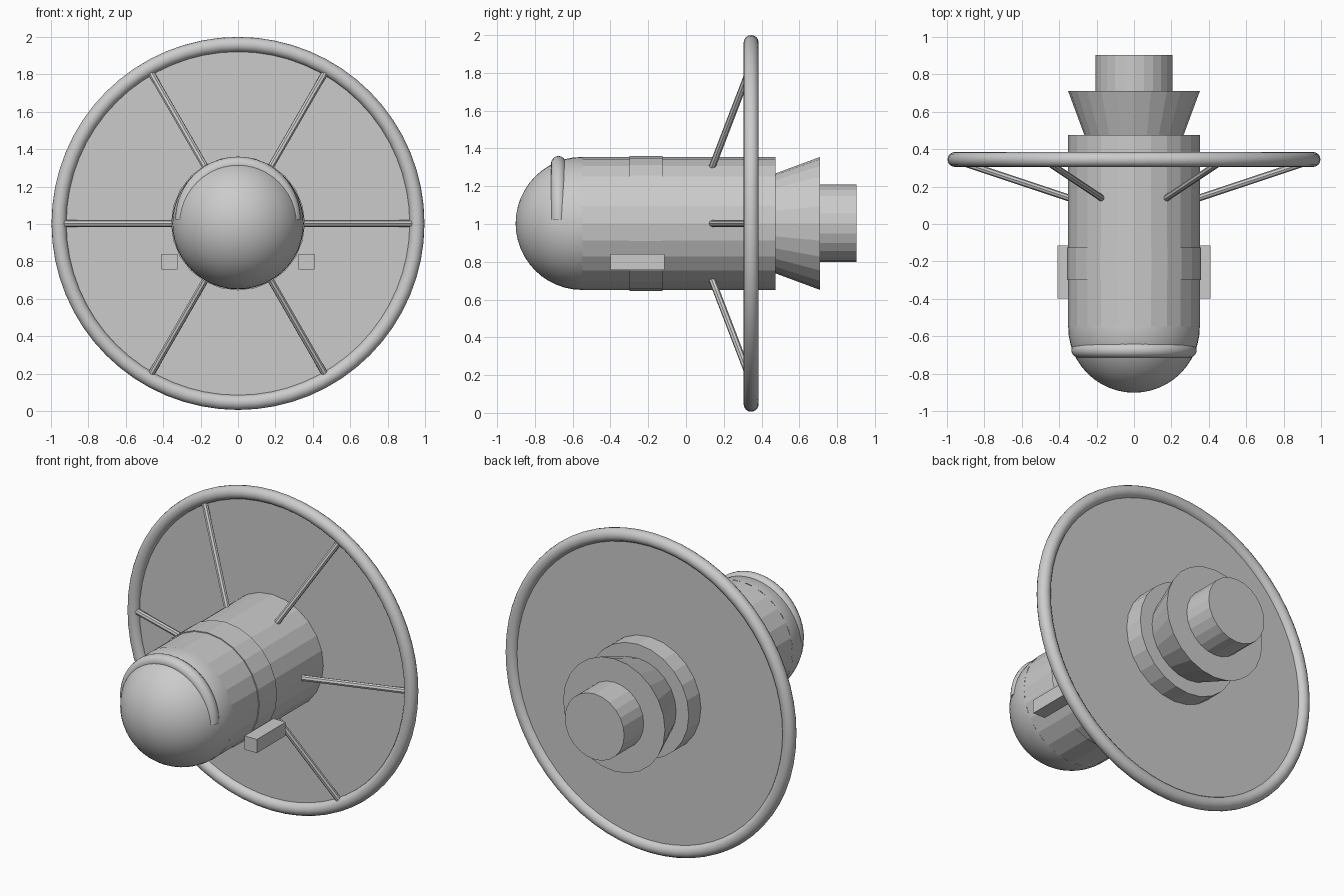
import bpy, bmesh, math
from mathutils import Vector, Matrix

if "Cube" in bpy.data.objects:
    bpy.data.objects.remove(bpy.data.objects["Cube"])

CZ = 1.003          # height of the main axis
TURN = Matrix.Rotation(math.radians(-90), 4, 'X')   # local z -> world +y


def make(name, bm, angle=None):
    bmesh.ops.recalc_face_normals(bm, faces=bm.faces)
    me = bpy.data.meshes.new(name)
    bm.to_mesh(me)
    bm.free()
    ob = bpy.data.objects.new(name, me)
    bpy.context.collection.objects.link(ob)
    if angle:
        bpy.ops.object.select_all(action='DESELECT')
        bpy.context.view_layer.objects.active = ob
        ob.select_set(True)
        bpy.ops.object.shade_smooth_by_angle(angle=math.radians(angle))
    return ob


def drum(name, y0, y1, r0, r1, segs=24):
    """Capped cylinder or cone along the y axis."""
    bm = bmesh.new()
    m = Matrix.Translation((0, (y0 + y1) / 2, CZ)) @ TURN
    bmesh.ops.create_cone(bm, cap_ends=True, segments=segs, radius1=r0,
                          radius2=r1, depth=y1 - y0, matrix=m)
    return make(name, bm)


def torus(name, y, z, major, minor, segs, sides, sweep=2 * math.pi):
    """Torus (or capped arc) around the y axis."""
    bm = bmesh.new()
    closed = sweep > 6.28
    rings = []
    for i in range(segs if closed else segs + 1):
        a = sweep * i / segs
        ring = []
        for j in range(sides):
            b = 2 * math.pi * j / sides
            r = major + minor * math.cos(b)
            ring.append(bm.verts.new((r * math.cos(a), y + minor * math.sin(b),
                                      z + r * math.sin(a))))
        rings.append(ring)
    pairs = list(zip(rings, rings[1:])) + ([(rings[-1], rings[0])] if closed else [])
    for p, q in pairs:
        for j in range(sides):
            k = (j + 1) % sides
            bm.faces.new((p[j], p[k], q[k], q[j]))
    if not closed:
        bm.faces.new(rings[0])
        bm.faces.new(rings[-1])
    return make(name, bm, 50)


# Main body, collar band and rear nozzle
drum("body", -0.55, 0.475, 0.352, 0.352)
drum("collar_band", -0.30, -0.125, 0.358, 0.358)
drum("nozzle_cone", 0.475, 0.71, 0.265, 0.352)
drum("rear_plug", 0.70, 0.903, 0.205, 0.205)

# Rounded nose: lower half of a sphere, turned to face -y
bm = bmesh.new()
bmesh.ops.create_uvsphere(bm, u_segments=48, v_segments=24, radius=0.352)
bmesh.ops.bisect_plane(bm, geom=bm.verts[:] + bm.edges[:] + bm.faces[:],
                       plane_co=(0, 0, 0.001), plane_no=(0, 0, 1), clear_outer=True)
bmesh.ops.transform(bm, matrix=Matrix.Translation((0, -0.55, CZ)) @ TURN, verts=bm.verts)
make("nose_dome", bm, 40)

# Brow ridge over the nose
torus("brow_ridge", -0.675, 1.025, 0.295, 0.04, 32, 16, math.pi)

# Large ring and its thin disc
torus("outer_ring", 0.345, CZ, 0.957, 0.04, 64, 16)
drum("ring_disc", 0.34, 0.355, 0.955, 0.955, 64)

# Six struts from the body to the ring
for i in range(6):
    a = math.radians(60 * i)
    d = Vector((math.cos(a), 0, math.sin(a)))
    p = d * 0.335 + Vector((0, 0.135, CZ))
    q = d * 0.93 + Vector((0, 0.333, CZ))
    rot = (q - p).to_track_quat('Z', 'Y').to_matrix().to_4x4()
    bm = bmesh.new()
    bmesh.ops.create_cone(bm, cap_ends=True, segments=8, radius1=0.018, radius2=0.018,
                          depth=(q - p).length,
                          matrix=Matrix.Translation((p + q) / 2) @ rot)
    make(f"strut_{i + 1}", bm)

# Side boxes
for side, s in (("right", 1), ("left", -1)):
    bm = bmesh.new()
    m = Matrix.Translation((s * 0.367, -0.257, 0.798)) @ Matrix.Diagonal((0.085, 0.285, 0.085, 1))
    bmesh.ops.create_cube(bm, size=1, matrix=m)
    make(f"side_box_{side}", bm)
